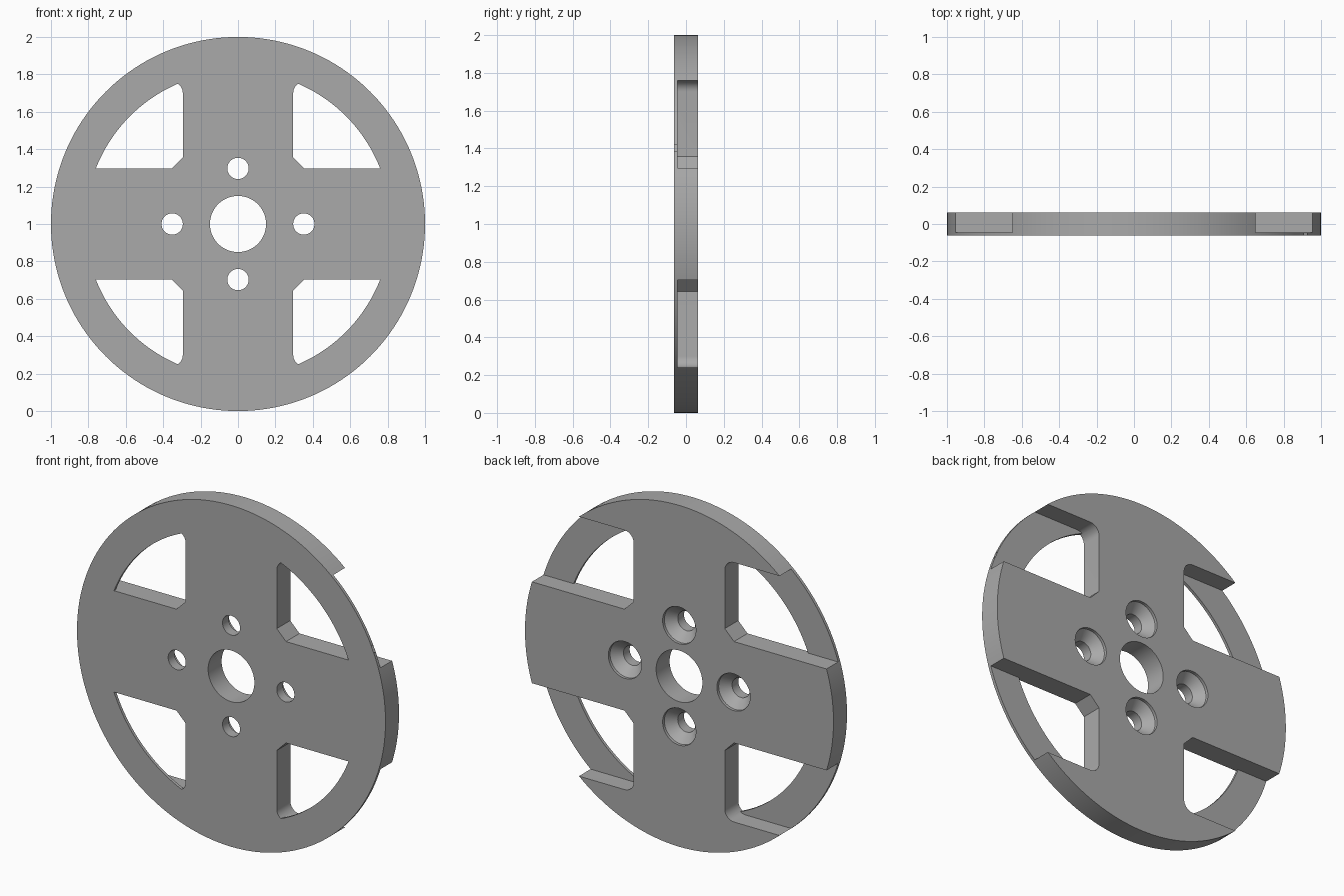
import bpy, bmesh
from math import sin, cos, pi, radians
from mathutils import Matrix

if "Cube" in bpy.data.objects:
    bpy.data.objects.remove(bpy.data.objects["Cube"])

HALF = 0.0625          # half thickness of the wheel
FACE = -0.045          # back of the thin front rim
OUT = 0.2              # overshoot for cutters


def make_object(name, bm):
    bmesh.ops.recalc_face_normals(bm, faces=bm.faces)
    mesh = bpy.data.meshes.new(name)
    bm.to_mesh(mesh)
    bm.free()
    obj = bpy.data.objects.new(name, mesh)
    bpy.context.collection.objects.link(obj)
    return obj


def revolve(name, profile, steps, closed=False):
    """Turn (radius, y) points about the y axis; open profiles get end caps."""
    bm = bmesh.new()
    rings = [[bm.verts.new((r * cos(2 * pi * i / steps), y, r * sin(2 * pi * i / steps)))
              for i in range(steps)] for r, y in profile]
    pairs = list(zip(rings, rings[1:]))
    if closed:
        pairs.append((rings[-1], rings[0]))
    else:
        bm.faces.new(rings[0])
        bm.faces.new(rings[-1])
    for a, b in pairs:
        for i in range(steps):
            j = (i + 1) % steps
            bm.faces.new((a[i], a[j], b[j], b[i]))
    return make_object(name, bm)


def prism(name, points, y0, y1):
    bm = bmesh.new()
    face = bm.faces.new([bm.verts.new((x, y0, z)) for x, z in points])
    new = bmesh.ops.extrude_face_region(bm, geom=[face])["geom"]
    bmesh.ops.translate(bm, vec=(0, y1 - y0, 0),
                        verts=[v for v in new if isinstance(v, bmesh.types.BMVert)])
    return make_object(name, bm)


def bake(obj):
    """Replace the mesh by its modified version."""
    graph = bpy.context.evaluated_depsgraph_get()
    mesh = bpy.data.meshes.new_from_object(obj.evaluated_get(graph))
    obj.modifiers.clear()
    obj.data = mesh


def cut(obj, cutter):
    mod = obj.modifiers.new("cut", "BOOLEAN")
    mod.operation, mod.solver, mod.object = "DIFFERENCE", "EXACT", cutter
    bake(obj)
    bpy.data.objects.remove(cutter)


# Solid wheel disc
wheel = revolve("wheel_disc", [(1, -HALF), (1, HALF)], 160)

# Corner pocket: chamfer at the hub, round at the spoke, open at the rim
side, low, high, chamfer, rad = 0.295, 0.297, 0.76, 0.06, 0.06
outline = [(side + chamfer, low), (1.2, low), (1.2, high)]
for k in range(9):
    a = radians(90 + 90 * k / 8)
    outline.append((side + rad + rad * cos(a), high - rad + rad * sin(a)))
outline.append((side, low + chamfer))
pocket = prism("pocket_cutter", outline, -OUT, OUT)

# Keep the thin front rim outside the window radius
rim = revolve("rim_keeper", [(0.816, -0.3), (1.8, -0.3), (1.8, FACE), (0.816, FACE)],
              160, closed=True)
cut(pocket, rim)
mirror = pocket.modifiers.new("mirror", "MIRROR")
mirror.use_axis = (True, False, True)
bake(pocket)
cut(wheel, pocket)

# Centre bore
cut(wheel, revolve("bore_cutter", [(0.15, -OUT), (0.15, OUT)], 64))

# Four countersunk bolt holes
for x, z in [(0.352, 0), (-0.352, 0), (0, 0.297), (0, -0.297)]:
    hole = revolve("bolt_hole_cutter",
                   [(0.057, -OUT), (0.057, -0.005), (0.108, 0.046), (0.108, OUT)], 40)
    hole.data.transform(Matrix.Translation((x, 0, z)))
    cut(wheel, hole)

# Grey metal
grey = bpy.data.materials.new("grey_metal")
grey.use_nodes = True
colour = (0.4, 0.4, 0.4, 1)
grey.diffuse_color = colour
grey.node_tree.nodes["Principled BSDF"].inputs["Base Color"].default_value = colour
wheel.data.materials.clear()
wheel.data.materials.append(grey)

# Stand on the ground, smooth the round walls
wheel.data.transform(Matrix.Translation((0, 0, 1)))
bpy.ops.object.select_all(action="DESELECT")
wheel.select_set(True)
bpy.context.view_layer.objects.active = wheel
bpy.ops.object.shade_smooth_by_angle(angle=radians(30))
